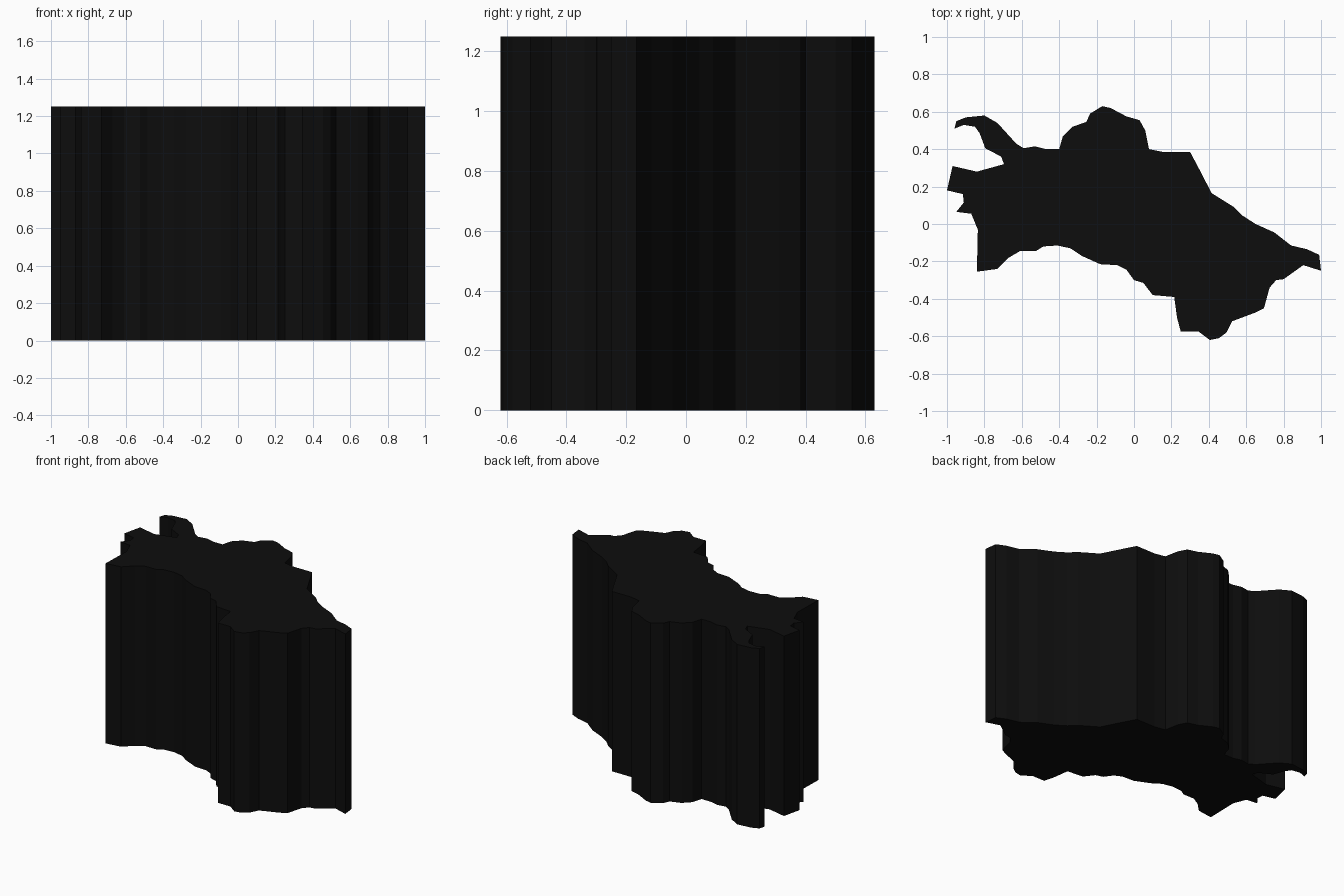
import bpy
import bmesh

HEIGHT = 1.25

# Outline of the slab seen from above, clockwise from the upper left hook
OUTLINE = [
    (-.96, .51), (-.95, .55), (-.90, .57), (-.80, .58), (-.73, .54), (-.63, .43),
    (-.59, .405), (-.53, .415), (-.47, .40), (-.40, .40), (-.38, .47), (-.33, .52),
    (-.255, .545), (-.235, .59), (-.17, .63), (-.125, .62), (-.04, .575), (.03, .555),
    (.06, .50), (.08, .40), (.155, .385), (.30, .385), (.34, .31), (.415, .165),
    (.535, .09), (.58, .045), (.65, 0), (.75, -.045), (.84, -.115), (.925, -.135),
    (.99, -.165), (1, -.25), (.905, -.22), (.80, -.295), (.76, -.30), (.725, -.34),
    (.695, -.45), (.645, -.475), (.525, -.52), (.495, -.58), (.455, -.61), (.405, -.62),
    (.345, -.575), (.25, -.575), (.23, -.50), (.215, -.39), (.10, -.38), (.05, -.315),
    (0, -.30), (-.04, -.245), (-.09, -.22), (-.18, -.215), (-.28, -.17), (-.34, -.13),
    (-.41, -.115), (-.485, -.12), (-.525, -.145), (-.61, -.145), (-.67, -.18),
    (-.73, -.24), (-.84, -.255), (-.835, -.03), (-.87, .055), (-.95, .065),
    (-.91, .115), (-.915, .16), (-1, .18), (-.97, .31), (-.84, .28), (-.695, .32),
    (-.71, .36), (-.795, .405), (-.825, .485), (-.85, .52), (-.91, .53),
]

# Solid slab: base face extruded straight up
bm = bmesh.new()
base = bm.faces.new([bm.verts.new((x, y, 0)) for x, y in OUTLINE])
top = bmesh.ops.extrude_face_region(bm, geom=[base], use_keep_orig=True)
bmesh.ops.translate(bm, vec=(0, 0, HEIGHT),
                    verts=[v for v in top["geom"] if isinstance(v, bmesh.types.BMVert)])
bmesh.ops.recalc_face_normals(bm, faces=bm.faces)
bmesh.ops.triangulate(bm, faces=[f for f in bm.faces if len(f.verts) > 4])

mesh = bpy.data.meshes.new("outline_slab")
bm.to_mesh(mesh)
bm.free()
slab = bpy.data.objects.new("outline_slab", mesh)
bpy.context.collection.objects.link(slab)

# Near-black finish
black = bpy.data.materials.new("black")
black.diffuse_color = (0.004, 0.004, 0.004, 1)
mesh.materials.append(black)
